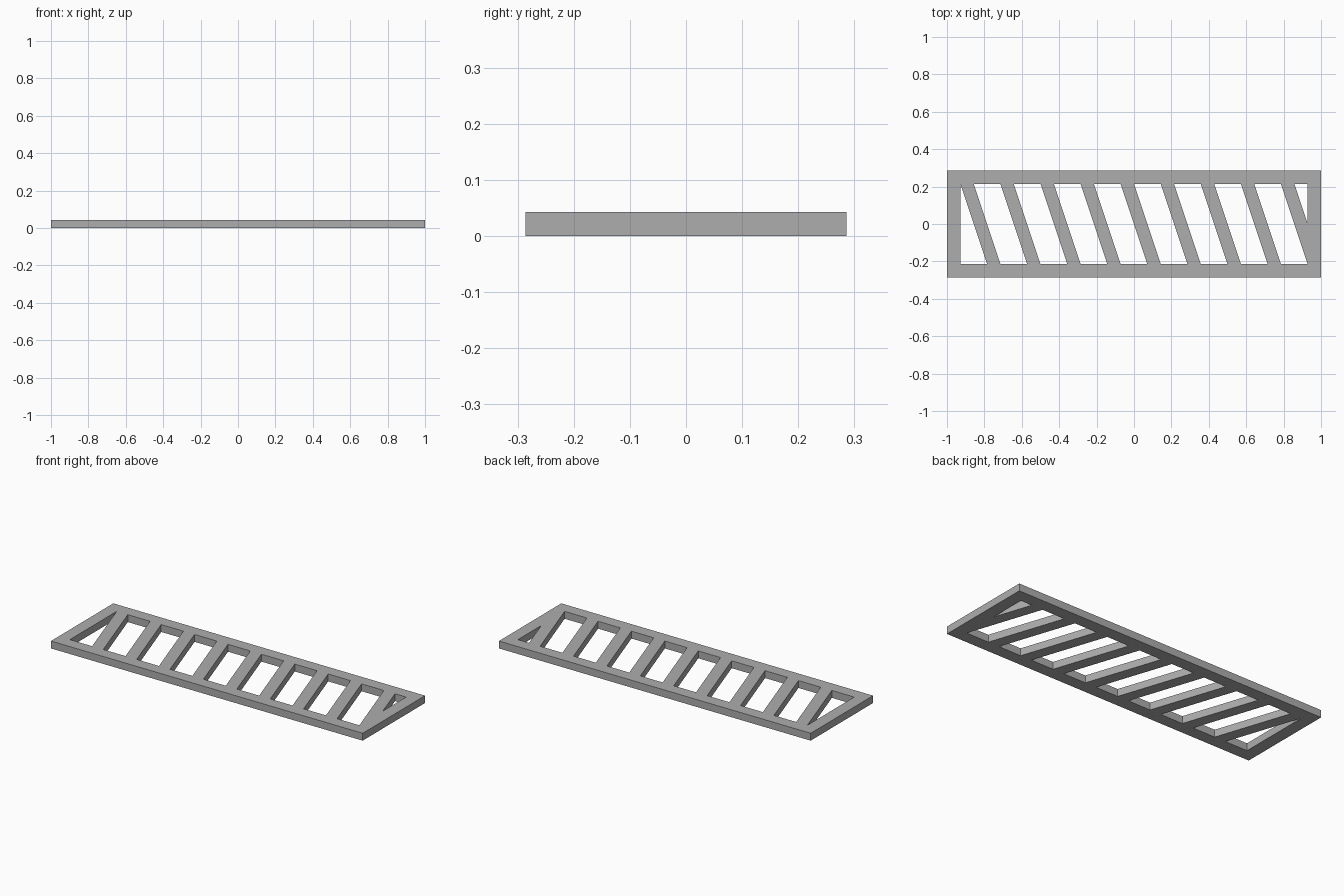
import bpy
import bmesh
from mathutils import Vector

if "Cube" in bpy.data.objects:
    bpy.data.objects.remove(bpy.data.objects["Cube"])

U = 1 / 14          # module: border width and slat width
HEIGHT = 0.6 * U
SLATS = 9

grey = bpy.data.materials.new("mid grey")
grey.diffuse_color = (0.42, 0.42, 0.42, 1)
grey.use_nodes = True
grey.node_tree.nodes["Principled BSDF"].inputs["Base Color"].default_value = grey.diffuse_color

# Outer rectangle and slanted openings, in modules
outlines = [
    [(-14, -4), (14, -4), (14, 4), (-14, 4)],
    [(-13, 3), (-13, -3), (-11, -3)],      # left end triangle
    [(12, 3), (13, 0), (13, 3)],           # right end triangle
]
for k in range(SLATS - 1):
    x = -12 + 3 * k
    outlines.append([(x, 3), (x + 2, -3), (x + 4, -3), (x + 2, 3)])

# Fill the flat profile around the openings
bm = bmesh.new()
edges = []
for outline in outlines:
    verts = [bm.verts.new((x * U, y * U, 0)) for x, y in outline]
    edges += [bm.edges.new((verts[i - 1], verts[i])) for i in range(len(verts))]
bmesh.ops.triangle_fill(bm, edges=edges, use_beauty=True, normal=Vector((0, 0, 1)))

# Raise it into a solid plate
bottom = bm.faces[:]
raised = bmesh.ops.extrude_face_region(bm, geom=bottom, use_keep_orig=True)
top = [g for g in raised["geom"] if isinstance(g, bmesh.types.BMVert)]
bmesh.ops.translate(bm, verts=top, vec=(0, 0, HEIGHT))
bmesh.ops.recalc_face_normals(bm, faces=bm.faces[:])

mesh = bpy.data.meshes.new("slatted_frame")
bm.to_mesh(mesh)
bm.free()
mesh.materials.append(grey)
frame = bpy.data.objects.new("slatted_frame", mesh)
bpy.context.collection.objects.link(frame)
